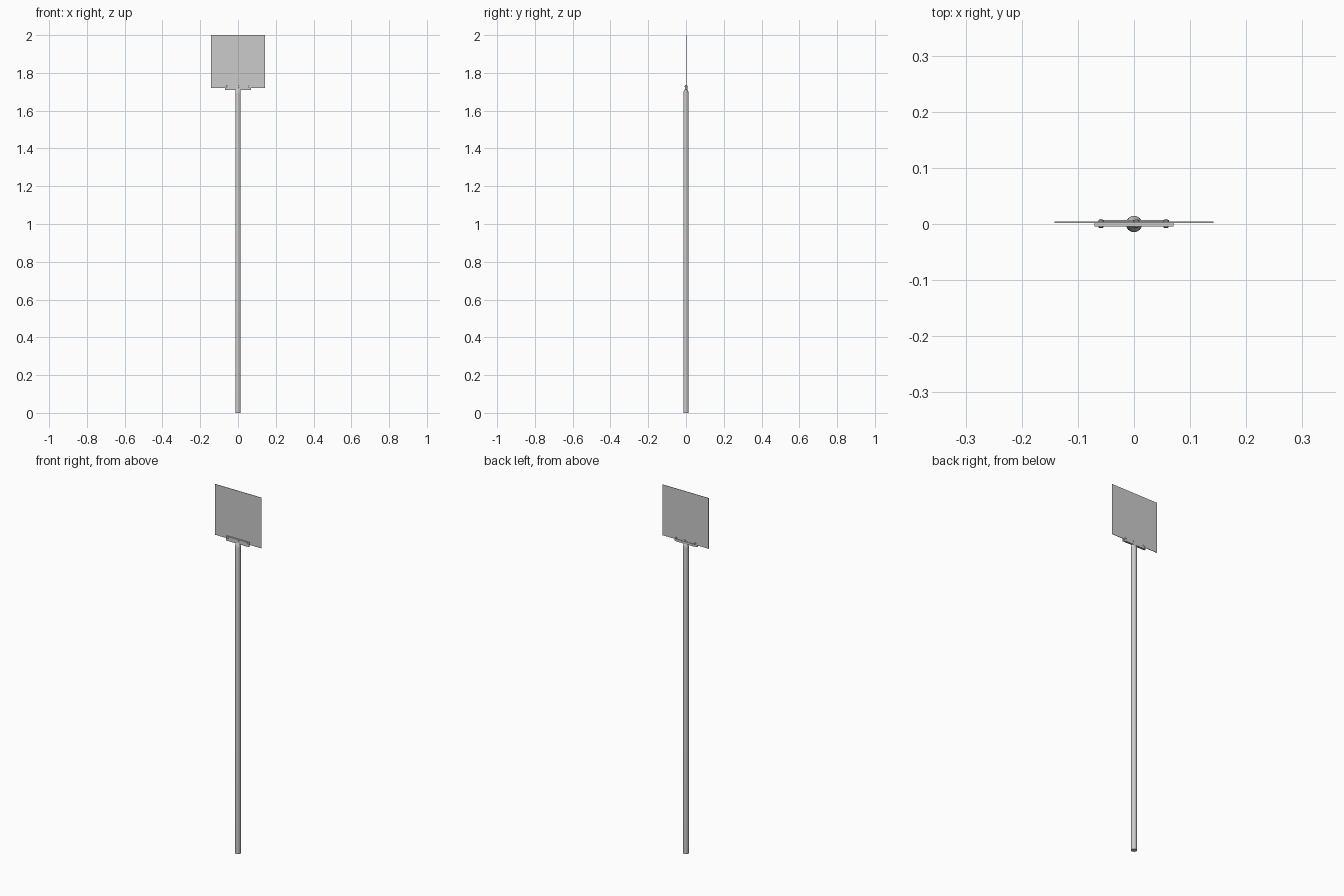
import bpy, bmesh, math

if "Cube" in bpy.data.objects:
    bpy.data.objects.remove(bpy.data.objects["Cube"])


def make_object(name, bm, smooth=False):
    bmesh.ops.recalc_face_normals(bm, faces=bm.faces)
    mesh = bpy.data.meshes.new(name)
    bm.to_mesh(mesh)
    bm.free()
    obj = bpy.data.objects.new(name, mesh)
    bpy.context.collection.objects.link(obj)
    if smooth:
        bpy.ops.object.select_all(action='DESELECT')
        obj.select_set(True)
        bpy.context.view_layer.objects.active = obj
        bpy.ops.object.shade_smooth_by_angle(angle=math.radians(35))
    return obj


def loft(name, sections, sides=32):
    """Stack of elliptical rings (z, half width, half depth), capped."""
    bm = bmesh.new()
    rings = []
    for z, rx, ry in sections:
        rings.append([bm.verts.new((rx * math.cos(2 * math.pi * i / sides),
                                    ry * math.sin(2 * math.pi * i / sides), z))
                      for i in range(sides)])
    for a, b in zip(rings, rings[1:]):
        for i in range(sides):
            j = (i + 1) % sides
            bm.faces.new((a[i], a[j], b[j], b[i]))
    bm.faces.new(rings[0])
    bm.faces.new(rings[-1])
    return make_object(name, bm, True)


def prism(name, outline, z0, z1):
    """Plan outline (x, y) extruded upward."""
    bm = bmesh.new()
    face = bm.faces.new([bm.verts.new((x, y, z0)) for x, y in outline])
    ext = bmesh.ops.extrude_face_region(bm, geom=[face])
    verts = [g for g in ext['geom'] if isinstance(g, bmesh.types.BMVert)]
    bmesh.ops.translate(bm, verts=verts, vec=(0, 0, z1 - z0))
    return make_object(name, bm)


def box(name, x, y0, y1, z0, z1):
    return prism(name, [(-x, y0), (x, y0), (x, y1), (-x, y1)], z0, z1)


def bolt(name, x, z, y, direction):
    """Domed bolt head on a plate face."""
    bm = bmesh.new()
    profile = [(0.0045, -0.001), (0.0045, 0.001), (0.003, 0.0025), (0.0012, 0.003)]
    n, rings = 16, []
    for r, h in profile:
        rings.append([bm.verts.new((x + r * math.cos(2 * math.pi * i / n),
                                    y + direction * h,
                                    z + r * math.sin(2 * math.pi * i / n)))
                      for i in range(n)])
    for a, b in zip(rings, rings[1:]):
        for i in range(n):
            j = (i + 1) % n
            bm.faces.new((a[i], a[j], b[j], b[i]))
    bm.faces.new(rings[0])
    bm.faces.new(rings[-1])
    return make_object(name, bm, True)


# Round pole, flattened at the tip
loft("pole", [(0, 0.0145, 0.0145), (1.69, 0.0145, 0.0145), (1.7, 0.0145, 0.0125),
              (1.708, 0.0142, 0.0085), (1.716, 0.014, 0.005)])

# Thin square sign panel
box("sign_panel", 0.142, 0.002, 0.0042, 1.72, 2.0)

# Clamp plates either side of the panel
box("front_clamp_plate", 0.07, -0.0045, 0.002, 1.71, 1.735)
box("back_clamp_plate", 0.062, 0.0042, 0.0072, 1.71, 1.723)

# Clamp bolts
for i, x in enumerate((-0.059, 0.004, 0.057)):
    bolt(f"front_bolt_{i}", x, 1.728, -0.0045, -1)
    bolt(f"back_bolt_{i}", x, 1.728, 0.0055, 1)
